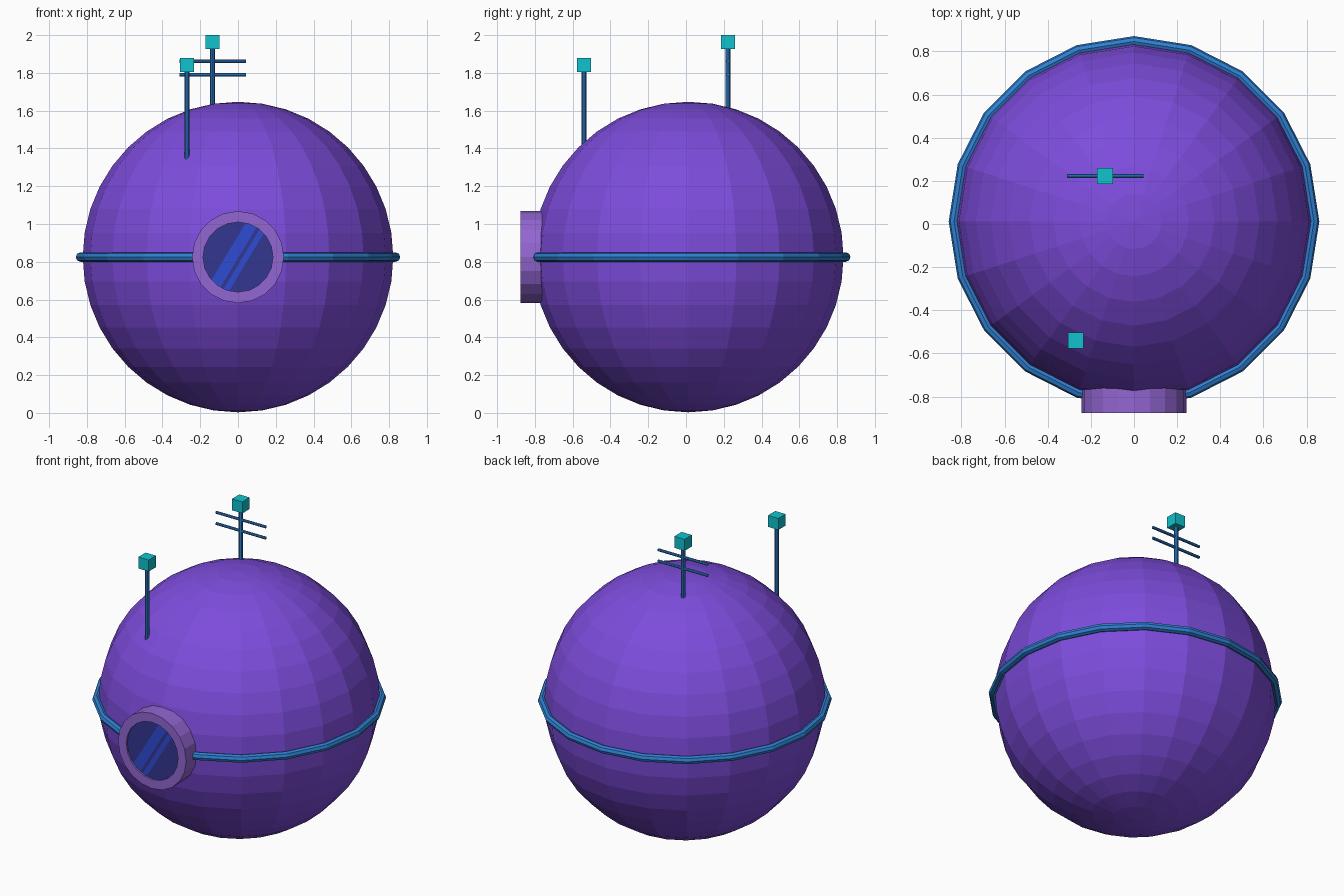
import bpy, bmesh, math
from mathutils import Vector, Matrix

if "Cube" in bpy.data.objects:
    bpy.data.objects.remove(bpy.data.objects["Cube"])

CY, CZ, R = 0.012, 0.825, 0.822   # sphere centre and radius
SEG = 20


def material(name, hex_colour):
    rgb = [int(hex_colour[i:i + 2], 16) / 255 for i in (0, 2, 4)]
    lin = [c / 12.92 if c <= 0.04045 else ((c + 0.055) / 1.055) ** 2.4 for c in rgb]
    m = bpy.data.materials.new(name)
    m.diffuse_color = (*lin, 1)
    m.use_nodes = True
    m.node_tree.nodes["Principled BSDF"].inputs["Base Color"].default_value = m.diffuse_color
    return m


PURPLE = material("purple hull", "7D4CDC")
LILAC = material("lilac rim", "9366D2")
BLUE = material("blue metal", "2F80D2")
TEAL = material("teal tip", "10C2CE")
GLASS = material("dark blue glass", "333690")
SHINE = material("bright blue shine", "2E4CD2")


def add_object(name, bm, *mats):
    me = bpy.data.meshes.new(name)
    bmesh.ops.recalc_face_normals(bm, faces=bm.faces)
    bm.to_mesh(me)
    bm.free()
    for m in mats:
        me.materials.append(m)
    ob = bpy.data.objects.new(name, me)
    bpy.context.collection.objects.link(ob)
    return ob


def lathe(name, profile, mat, matrix):
    """Turn a closed (radius, height) profile around z, then place it."""
    bm = bmesh.new()
    rows = []
    for i in range(SEG):
        a = math.tau * i / SEG
        rows.append([bm.verts.new((r * math.cos(a), r * math.sin(a), h)) for r, h in profile])
    n = len(profile)
    for i in range(SEG):
        p, q = rows[i], rows[(i + 1) % SEG]
        for j in range(n):
            k = (j + 1) % n
            bm.faces.new((p[j], q[j], q[k], p[k]))
    bm.transform(matrix)
    return add_object(name, bm, mat)


def rod(name, a, b, radius, mat, sides=8):
    a, b = Vector(a), Vector(b)
    bm = bmesh.new()
    turn = (b - a).to_track_quat('Z', 'Y').to_matrix().to_4x4()
    bmesh.ops.create_cone(bm, cap_ends=True, segments=sides, radius1=radius, radius2=radius,
                          depth=(b - a).length, matrix=Matrix.Translation((a + b) / 2) @ turn)
    return add_object(name, bm, mat)


def antenna(name, x, y, bottom, tip_z):
    rod(name + "_mast", (x, y, bottom), (x, y, tip_z), 0.013, BLUE)
    bm = bmesh.new()
    bmesh.ops.create_cube(bm, size=0.074, matrix=Matrix.Translation((x, y, tip_z)))
    add_object(name + "_tip", bm, TEAL)


# Faceted spherical hull
bm = bmesh.new()
bmesh.ops.create_uvsphere(bm, u_segments=SEG, v_segments=20, radius=R,
                          matrix=Matrix.Translation((0, CY, CZ)))
add_object("hull", bm, PURPLE)

# Equator band
tube = [(0.834 + 0.025 * math.cos(math.tau * i / 8), 0.025 * math.sin(math.tau * i / 8))
        for i in range(8)]
lathe("equator_band", tube, BLUE, Matrix.Translation((0, CY, CZ)))

# Porthole rim on the front; its local z points to -y
front = Matrix.Translation((0, 0, CZ)) @ Matrix.Rotation(math.pi / 2, 4, 'X')
lathe("porthole_rim", [(0.185, 0.74), (0.243, 0.74), (0.243, 0.875), (0.185, 0.875)], LILAC, front)

# Porthole glass, cut by diagonal planes into two shine stripes
bm = bmesh.new()
bmesh.ops.create_circle(bm, cap_ends=True, segments=SEG, radius=0.188,
                        matrix=Matrix.Translation((0, 0, 0.864)))
across = Vector((math.cos(math.radians(-31)), math.sin(math.radians(-31)), 0))
stripes = [(-0.058, 0.003), (0.022, 0.052)]
for cut in [c for s in stripes for c in s]:
    bmesh.ops.bisect_plane(bm, geom=bm.verts[:] + bm.edges[:] + bm.faces[:],
                           plane_co=across * cut, plane_no=across)
for f in bm.faces:
    d = f.calc_center_median().dot(across)
    f.material_index = int(any(lo < d < hi for lo, hi in stripes))
bm.transform(front)
add_object("porthole_glass", bm, GLASS, SHINE)

# Two antennas, the rear one with cross bars
antenna("rear_antenna", -0.135, 0.222, 1.57, 1.963)
antenna("front_antenna", -0.27, -0.54, 1.345, 1.843)
for i, z in enumerate((1.79, 1.862)):
    rod(f"antenna_crossbar_{i + 1}", (-0.31, 0.222, z), (0.043, 0.222, z), 0.009, BLUE)
